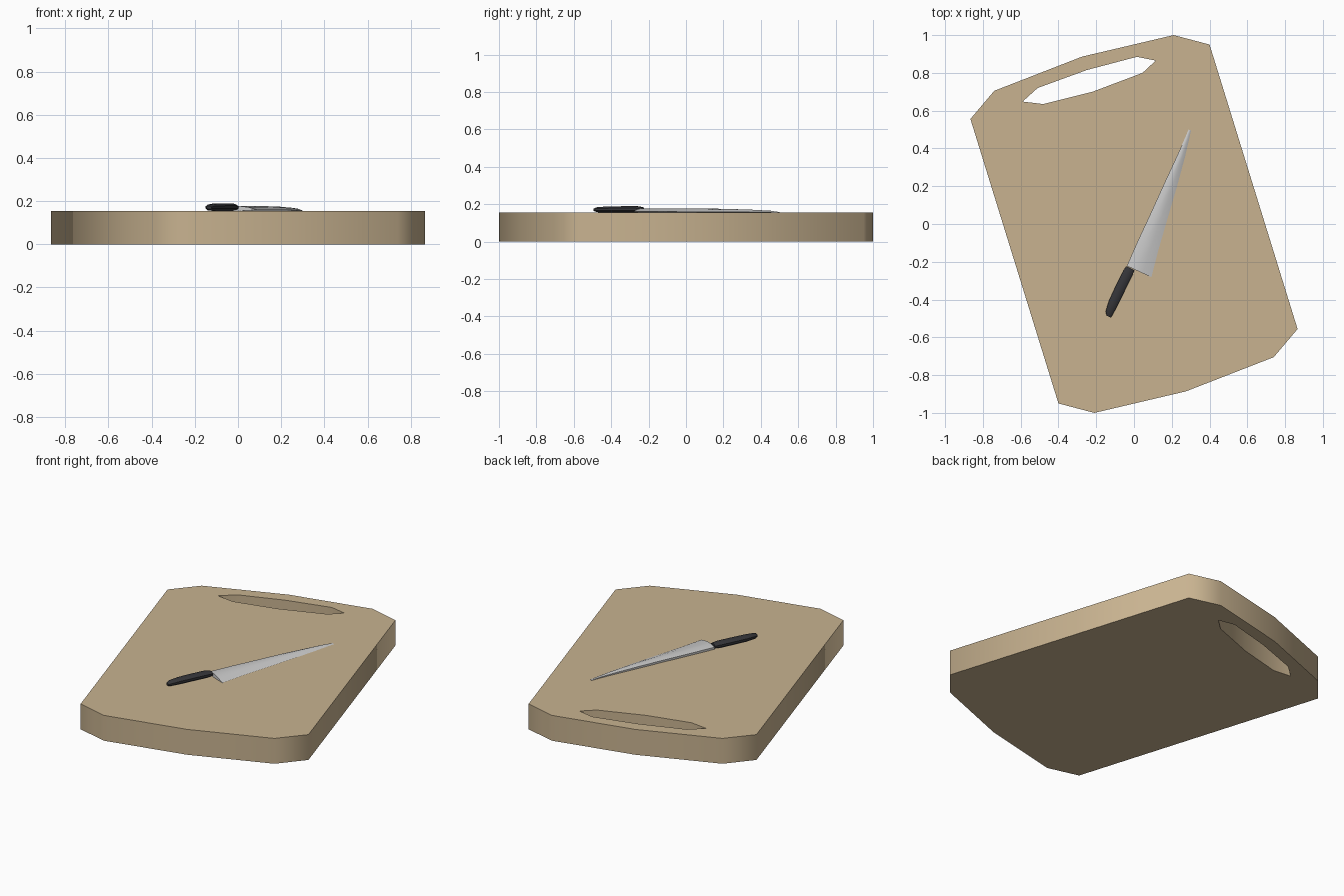
import bpy, bmesh
from mathutils import Vector
from math import radians

if "Cube" in bpy.data.objects:
    bpy.data.objects.remove(bpy.data.objects["Cube"])

TOP = 0.155  # board thickness


def finish(name, bm, color, angle):
    bmesh.ops.recalc_face_normals(bm, faces=bm.faces)
    me = bpy.data.meshes.new(name)
    bm.to_mesh(me)
    bm.free()
    ob = bpy.data.objects.new(name, me)
    bpy.context.collection.objects.link(ob)
    mat = bpy.data.materials.new(name + "_material")
    mat.diffuse_color = (*color, 1)
    mat.use_nodes = True
    mat.node_tree.nodes["Principled BSDF"].inputs["Base Color"].default_value = mat.diffuse_color
    me.materials.append(mat)
    bpy.ops.object.select_all(action='DESELECT')
    ob.select_set(True)
    bpy.context.view_layer.objects.active = ob
    bpy.ops.object.shade_smooth_by_angle(angle=radians(angle))
    return ob


def loft(rings):
    """Skin closed rings of equal length and cap both ends."""
    bm = bmesh.new()
    rows = [[bm.verts.new(p) for p in r] for r in rings]
    n = len(rows[0])
    for a, b in zip(rows, rows[1:]):
        for i in range(n):
            j = (i + 1) % n
            bm.faces.new((a[i], a[j], b[j], b[i]))
    bm.faces.new(rows[0])
    bm.faces.new(rows[-1][::-1])
    return bm


# Board: outline is half a loop repeated by a half turn, plus a grip hole
half = [(-0.866, 0.556), (-0.74, 0.705), (-0.275, 0.886), (0.21, 1.0), (0.40, 0.95)]
outline = half + [(-x, -y) for x, y in half]
hole = [(-0.59, 0.648), (-0.51, 0.72), (-0.25, 0.815), (0.015, 0.885),
        (0.115, 0.865), (0.045, 0.80), (-0.22, 0.70), (-0.48, 0.635)]
bm = bmesh.new()
edges = []
for loop in (outline, hole):
    vs = [bm.verts.new((x, y, 0)) for x, y in loop]
    edges += [bm.edges.new((vs[i - 1], vs[i])) for i in range(len(vs))]
bmesh.ops.triangle_fill(bm, edges=edges, use_beauty=True, normal=(0, 0, 1))
ext = bmesh.ops.extrude_face_region(bm, geom=bm.faces[:], use_keep_orig=True)
bmesh.ops.translate(bm, vec=(0, 0, TOP),
                    verts=[g for g in ext["geom"] if isinstance(g, bmesh.types.BMVert)])
finish("cutting_board", bm, (0.58, 0.45, 0.28), 62)

# Blade: stations of spine point, cutting edge point, thickness
stations = [((-0.038, -0.222), (0.092, -0.282), 0.023),
            ((0.02, -0.09), (0.13, -0.135), 0.023),
            ((0.09, 0.06), (0.178, 0.03), 0.022),
            ((0.165, 0.225), (0.228, 0.20), 0.020),
            ((0.23, 0.365), (0.27, 0.355), 0.015),
            ((0.27, 0.455), (0.292, 0.45), 0.010),
            ((0.289, 0.50), (0.302, 0.495), 0.003)]
rings = []
for s, e, t in stations:
    s, e = Vector((*s, TOP)), Vector((*e, TOP))
    up = Vector((0, 0, t))
    rings.append([s + up * 0.15, s + up * 0.7, s.lerp(e, 0.3) + up,
                  s.lerp(e, 0.65) + up * 0.75, e + up * 0.2, s.lerp(e, 0.4)])
finish("knife_blade", loft(rings), (0.58, 0.58, 0.6), 50)

# Handle: octagonal rings along the grip (centre x, y, half width, bottom, top)
grip = [(-0.134, -0.490, 0.013, 0.008, 0.022),
        (-0.131, -0.470, 0.021, 0.002, 0.029),
        (-0.108, -0.415, 0.026, 0.0, 0.033),
        (-0.070, -0.335, 0.027, 0.0, 0.034),
        (-0.034, -0.262, 0.027, 0.0, 0.034),
        (-0.019, -0.234, 0.024, 0.004, 0.029)]
side = Vector((0.90, -0.43, 0))
octagon = [(1, .3), (1, .7), (.5, 1), (-.5, 1), (-1, .7), (-1, .3), (-.5, 0), (.5, 0)]
rings = [[Vector((x, y, TOP + lo + (hi - lo) * v)) + side * w * u for u, v in octagon]
         for x, y, w, lo, hi in grip]
finish("knife_handle", loft(rings), (0.035, 0.035, 0.04), 40)
